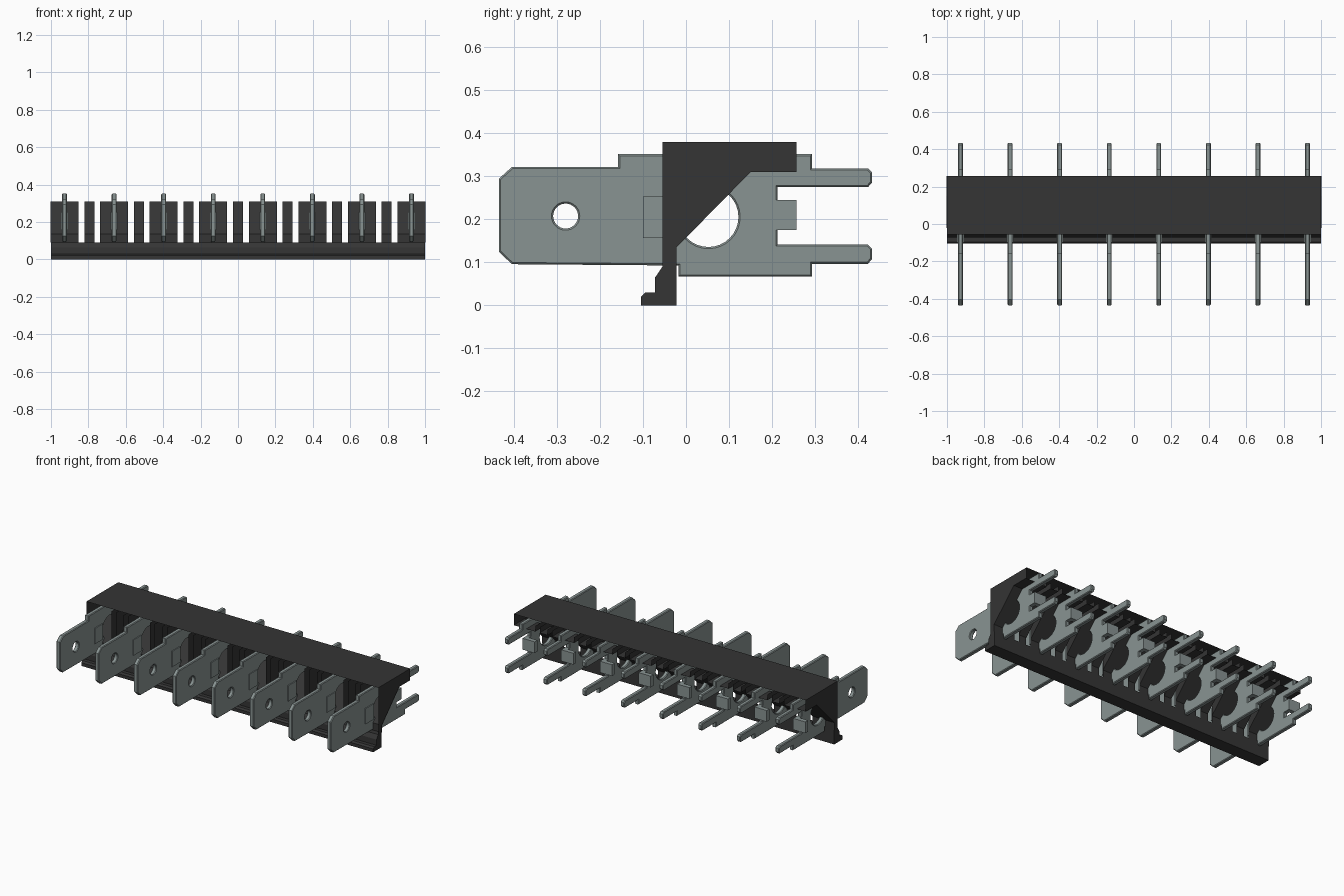
import bpy, bmesh, math
from mathutils import Matrix

cube = bpy.data.objects.get("Cube")
if cube:
    bpy.data.objects.remove(cube)


def material(name, color):
    m = bpy.data.materials.new(name)
    m.diffuse_color = (*color, 1)
    m.use_nodes = True
    m.node_tree.nodes["Principled BSDF"].inputs["Base Color"].default_value = (*color, 1)
    return m


black = material("black plastic", (0.035, 0.035, 0.035))
steel = material("grey metal", (0.25, 0.295, 0.29))
COUNT, PITCH, T = 8, 0.265, 0.026
centres = [(i - (COUNT - 1) / 2) * PITCH for i in range(COUNT)]


def add(name, bm, mat):
    mesh = bpy.data.meshes.new(name)
    bm.to_mesh(mesh)
    bm.free()
    mesh.materials.append(mat)
    obj = bpy.data.objects.new(name, mesh)
    bpy.context.collection.objects.link(obj)
    return obj


def sheet(bm, x, points):
    """Flat side panel at x from (y, z) points."""
    bm.faces.new([bm.verts.new((x, y, z)) for y, z in points])


def sweep(bm, x0, x1, points, closed=False):
    """Strip of faces along x that follows a (y, z) path."""
    a = [bm.verts.new((x0, y, z)) for y, z in points]
    b = [bm.verts.new((x1, y, z)) for y, z in points]
    n = len(points)
    for i in range(n if closed else n - 1):
        j = (i + 1) % n
        bm.faces.new((a[i], a[j], b[j], b[i]))
    if closed:
        bm.faces.new(a)
        bm.faces.new(b[::-1])


def box(bm, x0, x1, y0, y1, z0, z1):
    sweep(bm, x0, x1, [(y0, z0), (y1, z0), (y1, z1), (y0, z1)], True)


# Stepped foot rail along the whole length
foot = [(-0.022, 0), (-0.105, 0), (-0.105, 0.02), (-0.095, 0.03),
        (-0.072, 0.03), (-0.072, 0.065), (-0.055, 0.09)]
bm = bmesh.new()
sweep(bm, -1, 1, foot + [(-0.022, 0.09)], True)
bmesh.ops.recalc_face_normals(bm, faces=bm.faces)
add("foot_rail", bm, black)

# Thin top cover
bm = bmesh.new()
sweep(bm, -1, 1, [(0.257, 0.38), (-0.055, 0.38)])
bmesh.ops.recalc_face_normals(bm, faces=bm.faces)
for f in bm.faces:
    if f.normal.z < 0:
        f.normal_flip()
add("top_cover", bm, black)

# Gusset shaped end panels
under = [(0.257, 0.31), (0.15, 0.31), (-0.022, 0.135)]
for name, x in (("right_end_panel", -1), ("left_end_panel", 1)):
    bm = bmesh.new()
    sheet(bm, x, foot + [(-0.055, 0.38), (0.257, 0.38)] + under)
    for f in bm.faces:
        f.normal_update()
        if f.normal.x * x < 0:
            f.normal_flip()
    add(name, bm, black)

# Sloping wall bands: wide behind each terminal, narrow in between
band_path = [(-0.022, 0.09)] + under[::-1]
rib_side = band_path + [(0.257, 0.345), (-0.022, 0.345)]
bands = [("wide_band", c, 0.075) for c in centres]
bands += [("narrow_band", c + PITCH / 2, 0.027) for c in centres[:-1]]
for name, c, half in bands:
    bm = bmesh.new()
    sweep(bm, c - half, c + half, band_path)
    for x in (c - half, c + half):
        if abs(x) < 0.99:
            sheet(bm, x, rib_side)
    add(name, bm, black)

# Flat terminal: outline with a small and a large round hole
outline = [(-0.435, 0.125), (-0.405, 0.096), (-0.018, 0.093), (-0.018, 0.067),
           (0.293, 0.067), (0.293, 0.097), (0.423, 0.097), (0.433, 0.108),
           (0.433, 0.132), (0.423, 0.142), (0.213, 0.142), (0.213, 0.275),
           (0.423, 0.275), (0.433, 0.286), (0.433, 0.309), (0.423, 0.319),
           (0.293, 0.319), (0.293, 0.352), (-0.158, 0.352), (-0.158, 0.322),
           (-0.405, 0.322), (-0.435, 0.295)]


def circle(y, z, r, n=32):
    return [(y + r * math.cos(i * math.tau / n), z + r * math.sin(i * math.tau / n))
            for i in range(n)]


curve = bpy.data.curves.new("terminal_profile", "CURVE")
curve.dimensions = "2D"
curve.fill_mode = "BOTH"
curve.extrude = T / 2 - 0.004
curve.bevel_depth = 0.004
curve.bevel_resolution = 0
curve.offset = -0.004
for pts in (outline, circle(-0.28, 0.208, 0.029), circle(0.052, 0.206, 0.07)):
    s = curve.splines.new("POLY")
    s.points.add(len(pts) - 1)
    for p, (y, z) in zip(s.points, pts):
        p.co = (y, z, 0, 1)
    s.use_cyclic_u = True
profile = bpy.data.objects.new("terminal_profile", curve)
bpy.context.collection.objects.link(profile)
bpy.context.view_layer.update()
evaluated = profile.evaluated_get(bpy.context.evaluated_depsgraph_get())
plate = bpy.data.meshes.new_from_object(evaluated)
bpy.data.objects.remove(profile)

# Stand the plate up in the y-z plane, add the bent tab and raised stop
bm = bmesh.new()
bm.from_mesh(plate)
bm.transform(Matrix(((0, 0, 1, 0), (1, 0, 0, 0), (0, 1, 0, 0), (0, 0, 0, 1))))
box(bm, -T / 2, T / 2, 0.205, 0.24, 0.175, 0.245)
box(bm, -0.07, T / 2, 0.23, 0.257, 0.175, 0.245)
box(bm, -0.018, 0.018, -0.1, -0.02, 0.157, 0.254)
bmesh.ops.recalc_face_normals(bm, faces=bm.faces)
for f in bm.faces:
    f.smooth = False
    f.material_index = 0
first = add("terminal", bm, steel)
first.location.x = centres[0]
for c in centres[1:]:
    copy = bpy.data.objects.new("terminal", first.data)
    copy.location.x = c
    bpy.context.collection.objects.link(copy)
